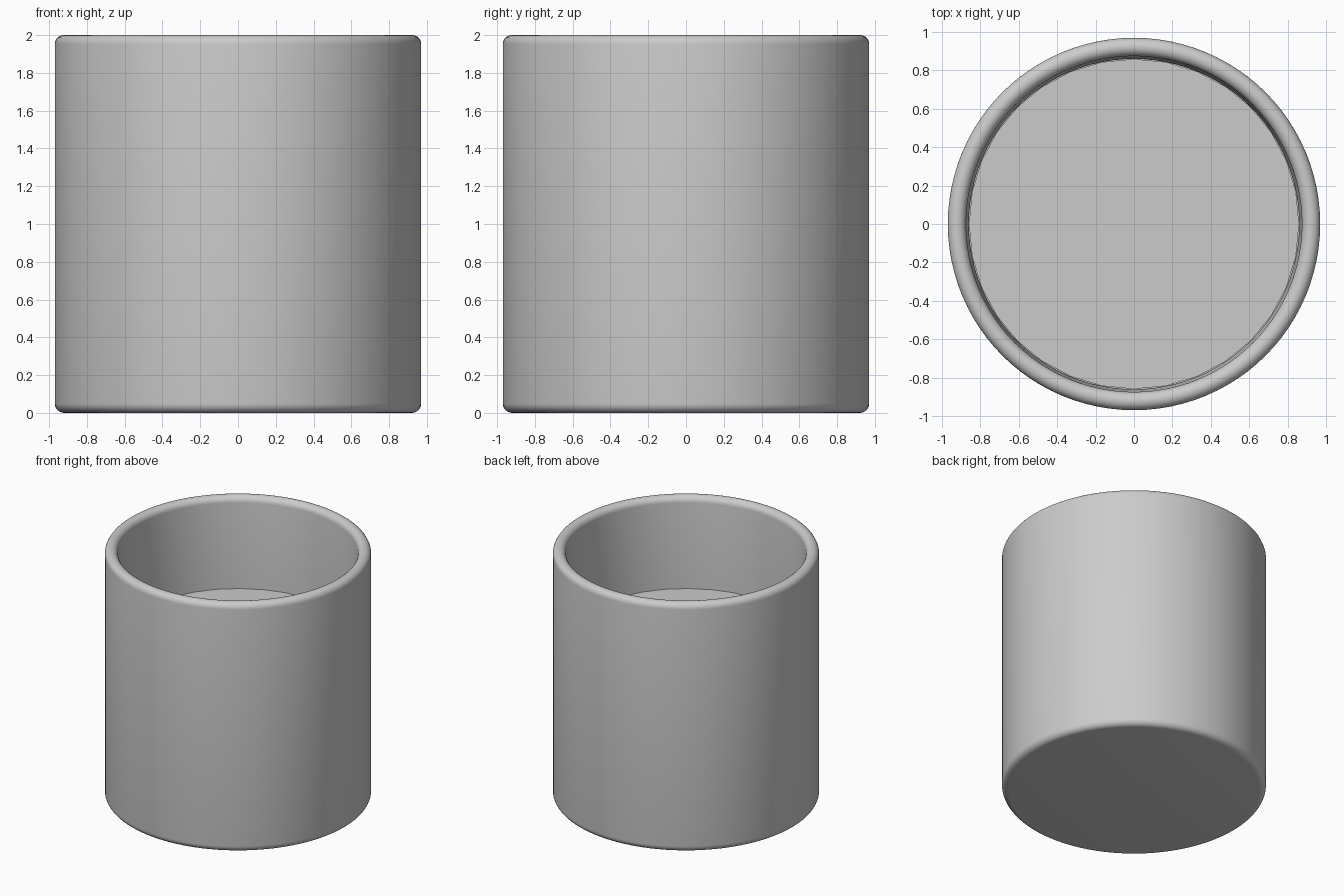
import bpy, bmesh
from math import pi, sin, cos, radians

if "Cube" in bpy.data.objects:
    bpy.data.objects.remove(bpy.data.objects["Cube"])


def lathe(name, profile, steps):
    """Spin an (r, z) profile about the z axis."""
    bm = bmesh.new()
    verts = [bm.verts.new((r, 0, z)) for r, z in profile]
    edges = [bm.edges.new(pair) for pair in zip(verts, verts[1:])]
    bmesh.ops.spin(bm, geom=verts + edges, cent=(0, 0, 0), axis=(0, 0, 1),
                   angle=2 * pi, steps=steps)
    bmesh.ops.remove_doubles(bm, verts=bm.verts, dist=1e-4)
    bmesh.ops.recalc_face_normals(bm, faces=bm.faces)
    mesh = bpy.data.meshes.new(name)
    bm.to_mesh(mesh)
    bm.free()
    obj = bpy.data.objects.new(name, mesh)
    bpy.context.collection.objects.link(obj)
    bpy.context.view_layer.objects.active = obj
    obj.select_set(True)
    bpy.ops.object.shade_smooth_by_angle(angle=radians(35))
    obj.select_set(False)
    return obj


def arc(r, z, radius, start, end, n):
    angles = [radians(start + (end - start) * i / n) for i in range(n + 1)]
    return [(r + radius * cos(a), z + radius * sin(a)) for a in angles]


# Cup: rounded foot, straight outside, full-round rim, slightly tapered inside
profile = [(0, 0)]
profile += arc(0.92, 0.05, 0.05, -90, 0, 6)
profile += arc(0.9225, 1.9525, 0.0475, 0, 180, 12)
profile += [(0.861, 1.27), (0.86, 0.1), (0, 0.1)]
lathe("cup", profile, 96)

# Solid filling with a flat top inside the cup
lathe("filling", [(0, 0.1), (0.86, 0.1), (0.86, 1.27), (0, 1.27)], 32)
